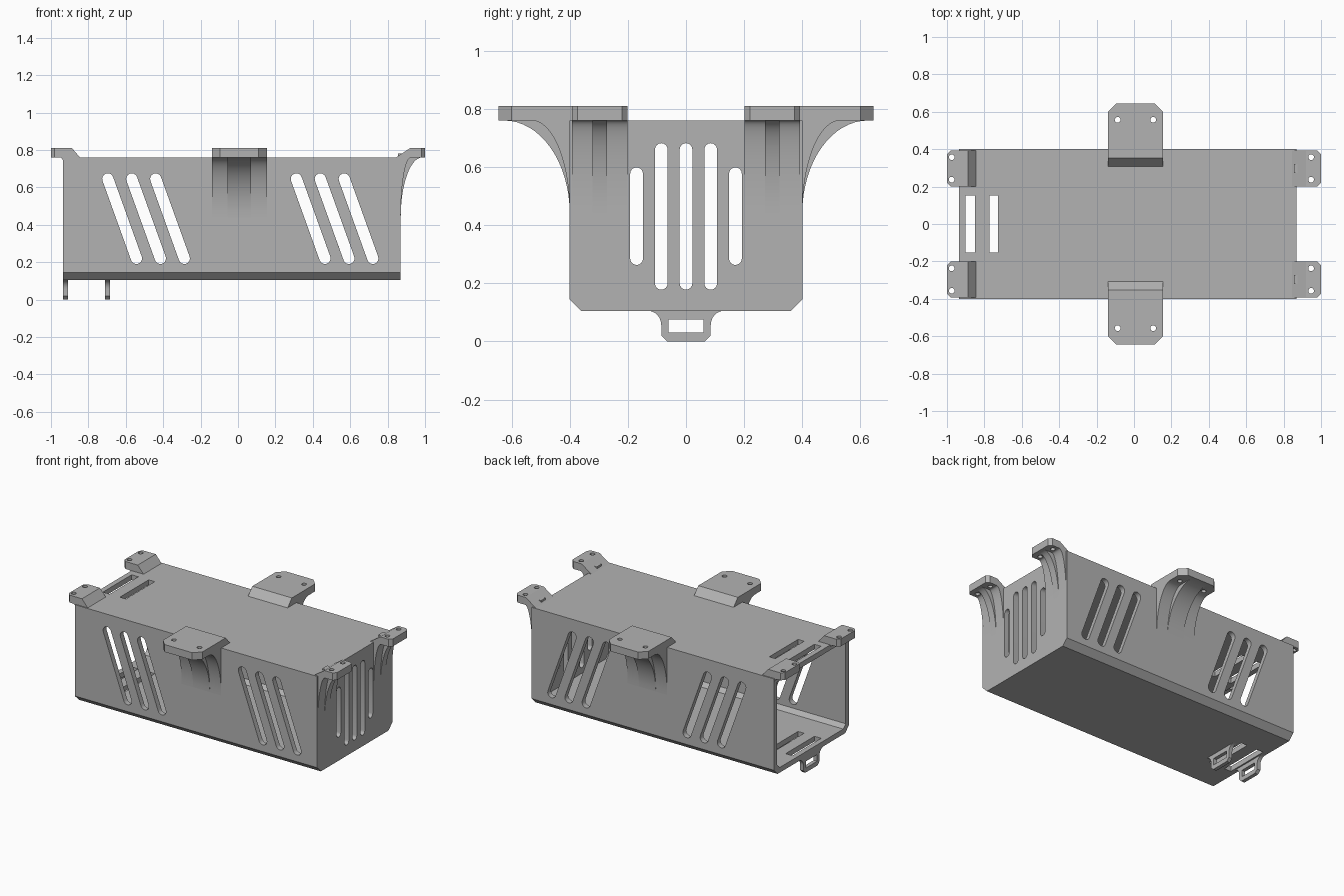
import bpy, bmesh, math
from mathutils import Matrix

cube = bpy.data.objects.get("Cube")
if cube:
    bpy.data.objects.remove(cube, do_unlink=True)

GRAY = (0.45, 0.45, 0.45, 1)
gray = bpy.data.materials.new("plain_gray")
gray.use_nodes = True
gray.diffuse_color = GRAY
gray.node_tree.nodes["Principled BSDF"].inputs["Base Color"].default_value = GRAY
parts = []


def prism(name, pts, axis, lo, hi, turn=0):
    """Extrude a 2D outline along an axis, then turn it about z."""
    place = {"x": lambda a, b, t: (t, a, b),
             "y": lambda a, b, t: (a, t, b),
             "z": lambda a, b, t: (a, b, t)}[axis]
    bm = bmesh.new()
    face = bm.faces.new([bm.verts.new(place(a, b, lo)) for a, b in pts])
    moved = bmesh.ops.extrude_face_region(bm, geom=[face])["geom"]
    bmesh.ops.translate(bm, vec=place(0, 0, hi - lo),
                        verts=[v for v in moved if isinstance(v, bmesh.types.BMVert)])
    bmesh.ops.recalc_face_normals(bm, faces=bm.faces)
    bm.transform(Matrix.Rotation(math.radians(turn), 4, "Z"))
    mesh = bpy.data.meshes.new(name)
    bm.to_mesh(mesh)
    bm.free()
    mesh.materials.append(gray)
    obj = bpy.data.objects.new(name, mesh)
    bpy.context.collection.objects.link(obj)
    return obj


def boolean(obj, tool, operation="DIFFERENCE"):
    tool.hide_render = True
    mod = obj.modifiers.new("cut", "BOOLEAN")
    mod.object, mod.operation, mod.solver = tool, operation, "EXACT"
    bpy.context.view_layer.objects.active = obj
    bpy.ops.object.modifier_apply(modifier=mod.name)
    bpy.data.objects.remove(tool, do_unlink=True)


def rect(a0, a1, b0, b1):
    return [(a0, b0), (a1, b0), (a1, b1), (a0, b1)]


def capsule(a0, b0, a1, b1, r, steps=8):
    """Slot outline with round ends between two centres."""
    ang = math.atan2(b1 - b0, a1 - a0)
    pts = []
    for ca, cb, start in ((a1, b1, ang - math.pi / 2), (a0, b0, ang + math.pi / 2)):
        for i in range(steps + 1):
            t = start + math.pi * i / steps
            pts.append((ca + r * math.cos(t), cb + r * math.sin(t)))
    return pts


def sweep(u0, z0, u1, z1, steps=16):
    """Concave quarter curve, flat at the first end and upright at the last."""
    return [(u0 + (u1 - u0) * math.sin(t), z1 + (z0 - z1) * math.cos(t))
            for t in (math.pi / 2 * i / steps for i in range(steps + 1))]


# Case: chamfered tube, closed at the right end
BACK, FRONT, HALF, LOW, TOP, WALL = -0.935, 0.87, 0.4, 0.105, 0.76, 0.035


def section(inset):
    h, c = HALF - inset, 0.04 - inset * 0.4
    return [(-h + c, LOW + inset), (h - c, LOW + inset), (h, LOW + inset + c),
            (h, TOP - inset), (-h, TOP - inset), (-h, LOW + inset + c)]


case = prism("case", section(0), "x", BACK, FRONT)
boolean(case, prism("cavity", section(WALL), "x", BACK - 0.1, FRONT - WALL))

# Slanted vents through both long sides
for x in (-0.706, -0.578, -0.45, 0.302, 0.43, 0.558):
    boolean(case, prism("vent", capsule(x + 0.01, 0.645, x + 0.163, 0.22, 0.03), "y", -1, 1))

# Upright vents in the closed end
for y, z0, z1 in ((0, 0.2, 0.66), (0.085, 0.2, 0.66), (-0.085, 0.2, 0.66),
                  (0.17, 0.285, 0.577), (-0.17, 0.285, 0.577)):
    boolean(case, prism("vent", capsule(y, z0, y, z1, 0.022), "x", 0.7, 1))

# Strap slots through roof and floor
for x0, x1 in ((-0.9, -0.85), (-0.773, -0.728)):
    boolean(case, prism("slot", rect(x0, x1, -0.153, 0.153), "z", 0, 1))
parts.append(case)

# Cable loops under the floor
flare = sweep(0.13, LOW, 0.085, 0.055, 8)
half = [(0.13, LOW + 0.01)] + flare + [(0.085, 0.02), (0.065, 0)]
outline = half + [(-y, z) for y, z in reversed(half)]
for i, x in enumerate((BACK, -0.71)):
    loop = prism(f"cable_loop_{i + 1}", outline, "x", x, x + 0.025)
    boolean(loop, prism("window", rect(-0.06, 0.06, 0.03, 0.075), "x", x - 0.1, x + 0.1))
    parts.append(loop)


def bracket(name, turn, mid, width, wall, inner, slope, outer, corner,
            holes, small=None, big=None, rib=0):
    """Mounting ear: u points away from the case, v runs along its wall."""
    under, thick = TOP - 0.005, TOP + 0.05
    v0, v1 = mid - width / 2, mid + width / 2
    side = [(inner, TOP - 0.004), (inner, TOP), (slope, thick), (outer, thick), (outer, TOP)]
    side += sweep(small[0], TOP, wall, small[1]) + [(wall - 0.015, small[1]),
                                                    (wall - 0.015, TOP - 0.004)]
    ear = prism(name, side, "y", v0, v1, turn)
    plan = [(inner - 0.1, v0 - 0.1), (wall, v0 - 0.1), (wall, v0), (outer - corner, v0),
            (outer, v0 + corner), (outer, v1 - corner), (outer - corner, v1),
            (wall, v1), (wall, v1 + 0.1), (inner - 0.1, v1 + 0.1)]
    boolean(ear, prism("plan", plan, "z", 0, 1, turn), "INTERSECT")
    # Curved centre rib
    if big:
        curve = sweep(big[0], TOP, wall, big[1])
        back = wall - 0.015
        core = prism("rib", curve + [(back, big[1]), (back, TOP + 0.02), (big[0], TOP + 0.02)],
                     "y", mid - rib / 2, mid + rib / 2, turn)
        boolean(ear, core, "UNION")
    # Screw holes
    u, spread = holes
    for s in (-1, 1):
        v = mid + s * spread
        boolean(ear, prism("hole", capsule(u, v - 0.0005, u, v + 0.0005, 0.015),
                           "z", TOP - 0.1 if big else under - 0.1, 1, turn))
    parts.append(ear)


# Large ears at the middle of the long sides
for name, turn, mid in (("front_bracket", -90, 0.0075), ("back_bracket", 90, -0.0075)):
    bracket(name, turn, mid, 0.295, HALF, 0.307, 0.352, 0.645, 0.045,
            (0.557, 0.095), (0.53, 0.44), (0.625, 0.44), 0.125)

# Small ears at the four corners
for s, label in ((-1, "front"), (1, "back")):
    bracket(f"{label}_left_bracket", 0, s * 0.297, 0.192, FRONT, 0.845, 0.92, 1.0, 0.02,
            (0.947, 0.06), (0.925, 0.44), (0.985, 0.44), 0.05)
    bracket(f"{label}_right_bracket", 180, s * 0.297, 0.192, -BACK, 0.845, 0.888, 1.0, 0.02,
            (0.975, 0.06), (0.955, 0.735))

# Smooth the curves, keep the edges crisp
bpy.ops.object.select_all(action="DESELECT")
for obj in parts:
    obj.select_set(True)
bpy.context.view_layer.objects.active = case
bpy.ops.object.shade_smooth_by_angle(angle=math.radians(30))
